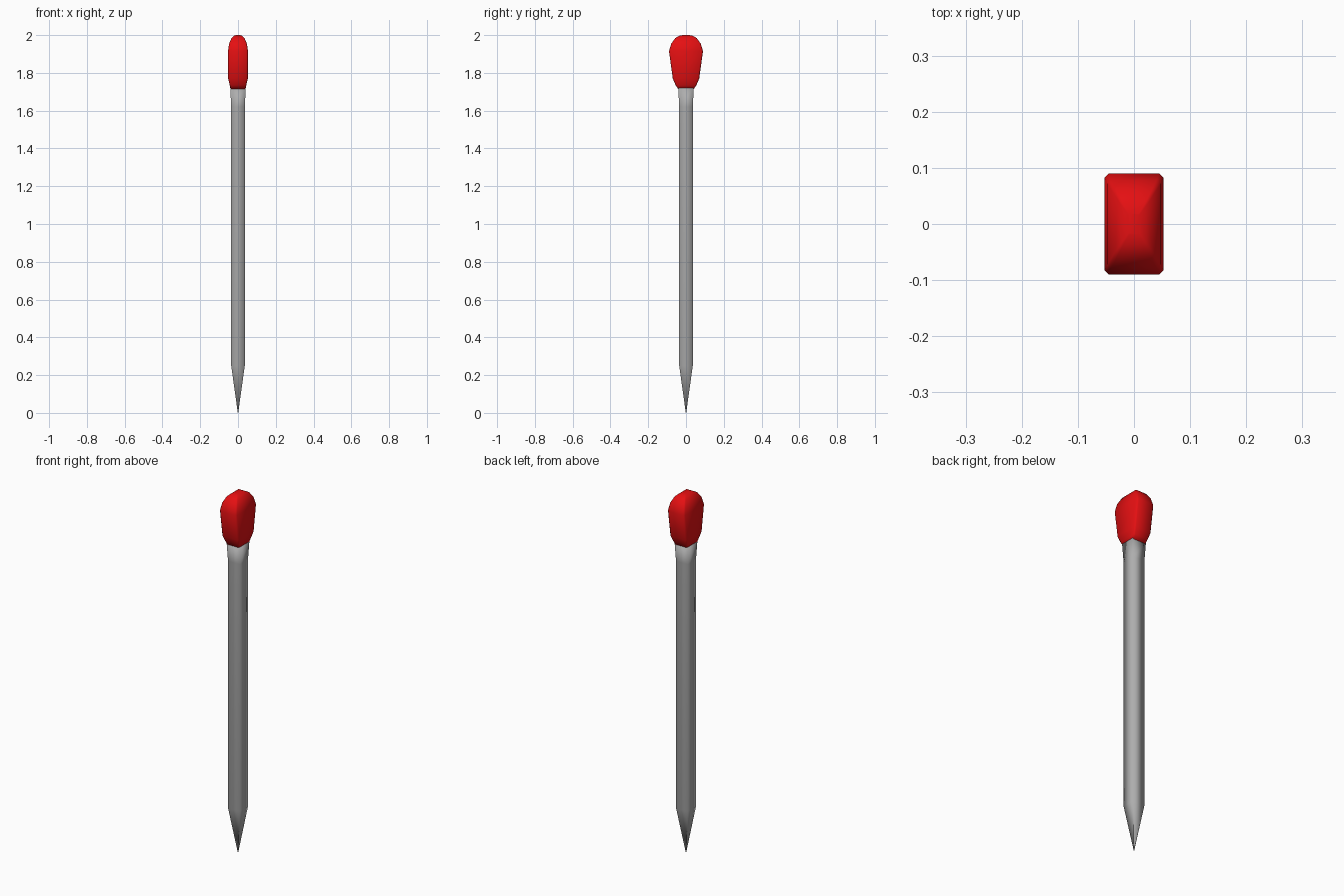
import bpy, bmesh

if "Cube" in bpy.data.objects:
    bpy.data.objects.remove(bpy.data.objects["Cube"])


def material(name, rgb):
    m = bpy.data.materials.new(name)
    m.diffuse_color = (*rgb, 1)
    m.use_nodes = True
    m.node_tree.nodes["Principled BSDF"].inputs["Base Color"].default_value = m.diffuse_color
    return m


def section(hx, hy, c):
    """Rectangle with half sizes hx, hy and corners cut by c."""
    if c == 0:
        return [(hx, -hy), (hx, hy), (-hx, hy), (-hx, -hy)]
    return [(hx, -hy + c), (hx, hy - c), (hx - c, hy), (-hx + c, hy),
            (-hx, hy - c), (-hx, -hy + c), (-hx + c, -hy), (hx - c, -hy)]


def loft(name, rings, cut, mat):
    """Skin stacked sections given as (z, half x, half y)."""
    bm = bmesh.new()
    loops = [[bm.verts.new((x, y, z)) for x, y in section(hx, hy, cut * min(hx, hy))]
             for z, hx, hy in rings]
    for a, b in zip(loops, loops[1:]):
        n = len(a)
        for i in range(n):
            j = (i + 1) % n
            bm.faces.new((a[i], a[j], b[j], b[i]))
    bm.faces.new(loops[0][::-1])
    bm.faces.new(loops[-1])
    for f in bm.faces:
        f.smooth = True
    bmesh.ops.recalc_face_normals(bm, faces=bm.faces)
    me = bpy.data.meshes.new(name)
    bm.to_mesh(me)
    bm.free()
    me.materials.append(mat)
    ob = bpy.data.objects.new(name, me)
    bpy.context.collection.objects.link(ob)
    return ob


grey = material("stick grey", (0.42, 0.42, 0.42))
red = material("head red", (0.78, 0.005, 0.006))

# Square stick: pointed foot, straight shaft, slight flare under the head
loft("stick", [(0, 0.001, 0.001), (0.25, 0.036, 0.036), (1.62, 0.036, 0.036),
               (1.72, 0.041, 0.041)], 0, grey)

# Bulbous head, wide in y and slim in x, rounded over the top
loft("head", [(1.715, 0.040, 0.042), (1.735, 0.044, 0.055), (1.77, 0.052, 0.070),
              (1.915, 0.053, 0.090), (1.955, 0.047, 0.078), (1.985, 0.034, 0.056),
              (1.996, 0.022, 0.036), (2.0, 0.010, 0.018)], 0.15, red)
